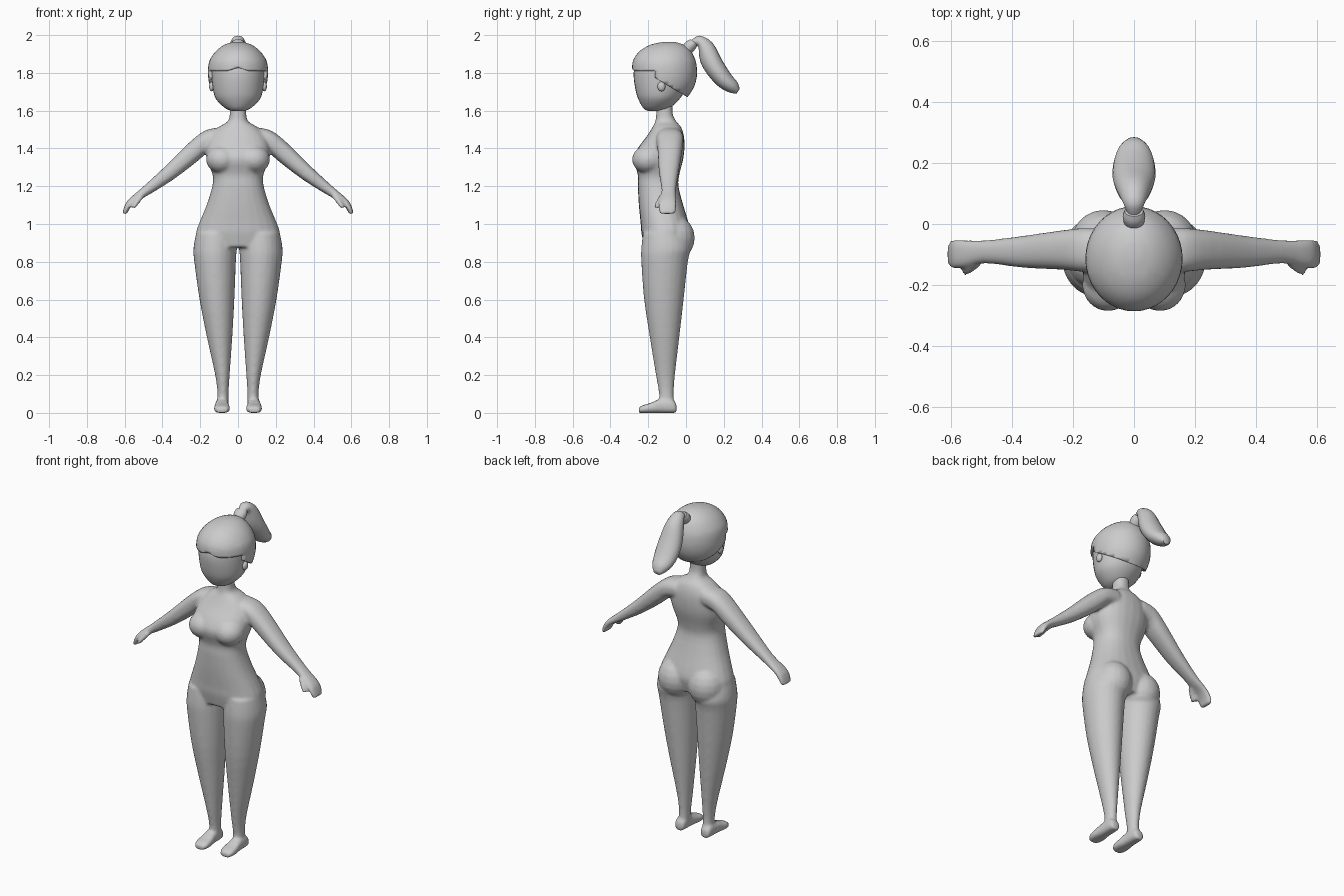
import bpy, bmesh, math
from mathutils import Vector

if "Cube" in bpy.data.objects:
    bpy.data.objects.remove(bpy.data.objects["Cube"])


def material(name, v):
    m = bpy.data.materials.new(name)
    m.diffuse_color = (v, v, v, 1)
    m.use_nodes = True
    m.node_tree.nodes["Principled BSDF"].inputs["Base Color"].default_value = m.diffuse_color
    return m


SKIN = material("light grey", 0.6)
CLOTH = material("dark grey", 0.3)


def resample(rows, steps):
    """Smooth curve through rows of numbers."""
    out = []
    for i in range(len(rows) - 1):
        p0, p1, p2 = rows[max(i - 1, 0)], rows[i], rows[i + 1]
        p3 = rows[min(i + 2, len(rows) - 1)]
        for s in range(steps):
            t = s / steps
            out.append([0.5 * (2 * b + (c - a) * t + (2 * a - 5 * b + 4 * c - d) * t * t
                               + (3 * b - a - 3 * c + d) * t ** 3)
                        for a, b, c, d in zip(p0, p1, p2, p3)])
    return out + [rows[-1]]


def loft(bm, rings, wide=(1, 0, 0), n=24, power=2.0, side=1, steps=3):
    """Skin rings given as (edge point a, edge point b, half width)."""
    rows = resample([list(a) + list(b) + [h] for a, b, h in rings], steps)
    loops = []
    for r in rows:
        a, b = Vector(r[:3]), Vector(r[3:6])
        c, v, u = (a + b) / 2, (a - b) / 2, Vector(wide) * r[6]
        loop = []
        for k in range(n):
            t = 2 * math.pi * k / n
            x, y = (math.copysign(abs(f) ** (2 / power), f) for f in (math.cos(t), math.sin(t)))
            p = c + u * x + v * y
            loop.append(bm.verts.new((p.x * side, p.y, p.z)))
        loops.append(loop)
    for l0, l1 in zip(loops, loops[1:]):
        for k in range(n):
            bm.faces.new((l0[k], l0[(k + 1) % n], l1[(k + 1) % n], l1[k]))
    bm.faces.new(loops[0])
    bm.faces.new(loops[-1])


def upright(rows):
    """Rows of (z, front y, back y, half width) as rings."""
    return [((0, f, z), (0, b, z), h) for z, f, b, h in rows]


def ball(bm, centre, radii, seg=20):
    vs = bmesh.ops.create_uvsphere(bm, u_segments=seg, v_segments=seg // 2, radius=1)["verts"]
    for v in vs:
        v.co = Vector(v.co[i] * radii[i] + centre[i] for i in range(3))


def cut(bm, co, no):
    bmesh.ops.bisect_plane(bm, geom=bm.verts[:] + bm.edges[:] + bm.faces[:], dist=1e-5,
                           plane_co=co, plane_no=no)


def finish(name, bm, angle=50):
    bmesh.ops.recalc_face_normals(bm, faces=bm.faces)
    me = bpy.data.meshes.new(name)
    bm.to_mesh(me)
    bm.free()
    ob = bpy.data.objects.new(name, me)
    bpy.context.collection.objects.link(ob)
    me.materials.append(SKIN)
    bpy.ops.object.select_all(action="DESELECT")
    bpy.context.view_layer.objects.active = ob
    ob.select_set(True)
    bpy.ops.object.shade_smooth_by_angle(angle=math.radians(angle))
    return ob


# Body: torso and neck
bm = bmesh.new()
loft(bm, upright([
    (0.875, -0.22, 0.0, 0.215), (0.95, -0.236, 0.02, 0.222), (1.0, -0.24, 0.015, 0.207),
    (1.1, -0.25, -0.015, 0.166), (1.2, -0.255, -0.04, 0.136), (1.26, -0.255, -0.035, 0.135),
    (1.34, -0.278, -0.015, 0.166), (1.40, -0.255, -0.008, 0.168), (1.46, -0.21, -0.01, 0.15),
    (1.51, -0.178, -0.025, 0.105), (1.54, -0.163, -0.05, 0.055), (1.58, -0.158, -0.07, 0.044),
    (1.65, -0.16, -0.07, 0.044)]), power=2.3)
for s in (1, -1):
    # bust and seat
    ball(bm, (s * 0.085, -0.2, 1.34), (0.085, 0.086, 0.075))
    ball(bm, (s * 0.1, -0.065, 0.925), (0.108, 0.112, 0.12))
    # leg: z, inner x, outer x, front y, back y
    loft(bm, [(((i + o) / 2, f, z), ((i + o) / 2, b, z), (o - i) / 2) for z, i, o, f, b in (
        (0.95, 0.012, 0.222, -0.228, 0.0), (0.87, 0.007, 0.236, -0.237, 0.025),
        (0.8, 0.011, 0.232, -0.237, 0.01), (0.6, 0.019, 0.204, -0.222, -0.012),
        (0.4, 0.03, 0.165, -0.192, -0.035), (0.2, 0.044, 0.121, -0.16, -0.058),
        (0.1, 0.05, 0.109, -0.143, -0.065), (0.03, 0.05, 0.112, -0.145, -0.06))], side=s)
    # foot: y, top z, half width
    loft(bm, [((0.085, y, z), (0.085, y, -0.002), h) for y, z, h in (
        (-0.05, 0.045, 0.025), (-0.075, 0.07, 0.033), (-0.14, 0.07, 0.036),
        (-0.19, 0.05, 0.042), (-0.225, 0.04, 0.042), (-0.25, 0.028, 0.028))],
        power=2.8, side=s)
    # arm and hand: top x, top z, bottom x, bottom z, y, half depth
    loft(bm, [((a, y, b), (c, y, d), h) for a, b, c, d, y, h in (
        (0.09, 1.51, 0.08, 1.40, -0.085, 0.07), (0.17, 1.495, 0.15, 1.387, -0.085, 0.072),
        (0.25, 1.437, 0.213, 1.332, -0.085, 0.065), (0.386, 1.303, 0.342, 1.234, -0.091, 0.052),
        (0.5, 1.198, 0.468, 1.155, -0.091, 0.038), (0.58, 1.128, 0.54, 1.115, -0.097, 0.046),
        (0.602, 1.09, 0.572, 1.082, -0.098, 0.048), (0.613, 1.053, 0.588, 1.05, -0.1, 0.042))],
        wide=(0, 1, 0), power=2.4, side=s)
    # thumb
    loft(bm, [((a, y, b), (c, y, d), 0.018) for a, b, c, d, y in (
        (0.525, 1.155, 0.497, 1.138, -0.125), (0.55, 1.118, 0.525, 1.105, -0.145),
        (0.566, 1.083, 0.544, 1.08, -0.153))], wide=(0, 1, 0), n=12, side=s)
body = finish("body", bm)

# Fuse the parts into one soft skin
rem = body.modifiers.new("fuse", "REMESH")
rem.mode, rem.voxel_size = "VOXEL", 0.008
smo = body.modifiers.new("soften", "SMOOTH")
smo.factor, smo.iterations = 0.5, 8
for m in ("fuse", "soften"):
    bpy.ops.object.modifier_apply(modifier=m)

# Bandeau and briefs: cut the hems, then colour the faces between them
bm = bmesh.new()
bm.from_mesh(body.data)
low = min(v.co.z for v in bm.verts)
for v in bm.verts:
    v.co.z -= low
for z in (1.265, 1.41, 0.865):
    cut(bm, (0, 0, z), (0, 0, 1))
cut(bm, (0, -0.235, 0.985), (0, -0.17, 1))
for s in (1, -1):
    cut(bm, (0, -0.235, 0.875), (-0.65 * s, 0.84, 1))
for f in bm.faces:
    f.smooth = True
    c = f.calc_center_median()
    hem = max(0.865, 0.875 + 0.65 * abs(c.x) - 0.84 * (c.y + 0.235))
    briefs = hem < c.z < 0.985 + 0.17 * (c.y + 0.235) and abs(c.x) < 0.3
    bandeau = 1.265 < c.z < 1.41 and abs(c.x) < 0.172
    f.material_index = int(briefs or bandeau)
bm.to_mesh(body.data)
bm.free()
body.data.materials.clear()
body.data.materials.append(SKIN)
body.data.materials.append(CLOTH)

# Face
bm = bmesh.new()
loft(bm, upright([
    (1.598, -0.2, -0.14, 0.03), (1.612, -0.225, -0.09, 0.066), (1.655, -0.25, -0.04, 0.112),
    (1.7, -0.265, -0.01, 0.13), (1.78, -0.277, 0.02, 0.14), (1.84, -0.268, 0.03, 0.14),
    (1.9, -0.22, 0.0, 0.1)]), n=32)
finish("head", bm)

# Hair cap, trimmed along the fringe, sideburns and nape
bm = bmesh.new()
loft(bm, upright([
    (1.66, -0.24, 0.0, 0.115), (1.72, -0.27, 0.04, 0.146), (1.78, -0.283, 0.057, 0.158),
    (1.84, -0.285, 0.056, 0.157), (1.88, -0.273, 0.045, 0.143), (1.92, -0.24, 0.023, 0.112),
    (1.95, -0.185, -0.015, 0.07), (1.964, -0.12, -0.06, 0.025)]), n=40)
cut(bm, (0, -0.165, 0), (0, 1, 0))
cut(bm, (0, -0.165, 1.775), (0, 0.6, 1))
for s in (1, -1):
    cut(bm, (0, 0, 1.828), (0.3 * s, 0, 1))
    cut(bm, (0, 0, 1.81), (0, 0, 1))
gone = []
for f in bm.faces:
    c = f.calc_center_median()
    if c.y < -0.165:
        drop = c.z < max(1.81, 1.828 - 0.3 * abs(c.x))
    else:
        drop = c.z < 1.775 - 0.6 * (c.y + 0.165)
    if drop:
        gone.append(f)
bmesh.ops.delete(bm, geom=gone, context="FACES")
hair = finish("hair", bm)
sol = hair.modifiers.new("thickness", "SOLIDIFY")
sol.thickness, sol.offset = 0.02, -1

# Ears
for s, label in ((1, "left"), (-1, "right")):
    bm = bmesh.new()
    ball(bm, (s * 0.139, -0.13, 1.728), (0.014, 0.021, 0.026), 16)
    finish(label + "_ear", bm)

# Hair tie and ponytail: edge points as y, z pairs, then half width
for name, rows in (
    ("hair_tie", ((-0.02, 1.94, 0.03, 1.905, 0.033), (0.0, 1.966, 0.052, 1.93, 0.037),
                  (0.025, 1.978, 0.06, 1.95, 0.03))),
    ("ponytail", ((0.02, 1.965, 0.045, 1.945, 0.02), (0.07, 1.997, 0.066, 1.935, 0.035),
                  (0.14, 1.96, 0.075, 1.86, 0.055), (0.19, 1.87, 0.115, 1.79, 0.07),
                  (0.24, 1.79, 0.17, 1.73, 0.066), (0.273, 1.75, 0.225, 1.698, 0.048),
                  (0.284, 1.715, 0.268, 1.69, 0.022)))):
    bm = bmesh.new()
    loft(bm, [((0, a, b), (0, c, d), h) for a, b, c, d, h in rows], n=20)
    finish(name, bm)
